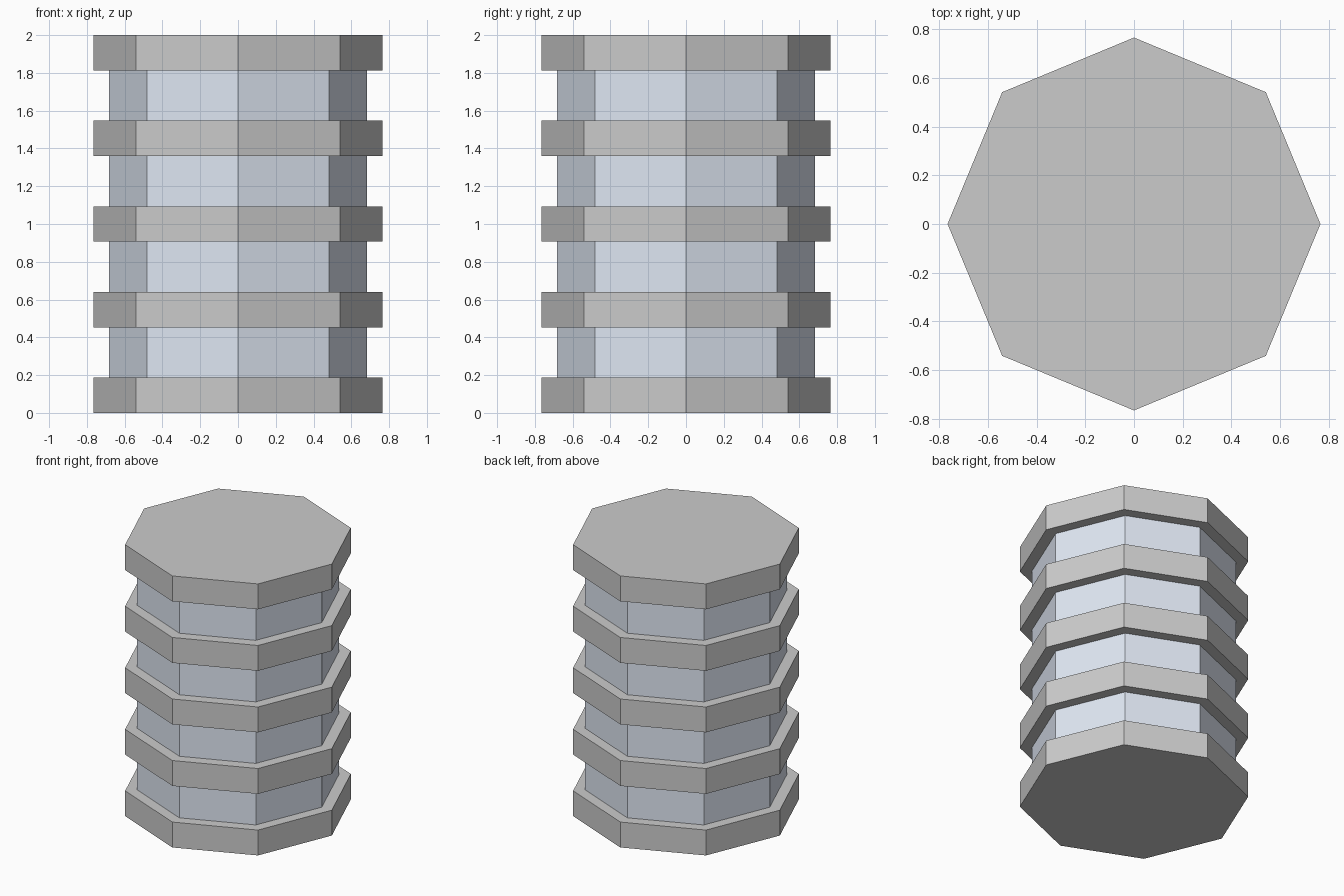
import bpy

if "Cube" in bpy.data.objects:
    bpy.data.objects.remove(bpy.data.objects["Cube"])

SLAB_R, GLASS_R = 0.765, 0.683
SLAB_H, HEIGHT, STOREYS = 0.187, 2.0, 4
PITCH = (HEIGHT - SLAB_H) / STOREYS

glass = bpy.data.materials.new("pale_blue_glass")
glass.diffuse_color = (0.74, 0.80, 0.90, 1)
glass.use_nodes = True
glass.node_tree.nodes["Principled BSDF"].inputs["Base Color"].default_value = glass.diffuse_color


def octagon(name, radius, z0, z1, material=None):
    """Flat-faced octagonal prism with corners on the x and y axes."""
    bpy.ops.mesh.primitive_cylinder_add(
        vertices=8, radius=radius, depth=z1 - z0, location=(0, 0, (z0 + z1) / 2))
    obj = bpy.context.object
    obj.name = name
    if material:
        obj.data.materials.append(material)
    return obj


# Projecting floor slabs, the last one being the roof
for i in range(STOREYS + 1):
    z = i * PITCH
    name = "roof_slab" if i == STOREYS else f"floor_slab_{i + 1}"
    octagon(name, SLAB_R, z, z + SLAB_H)

# Recessed window bands between the slabs
for i in range(STOREYS):
    z = i * PITCH
    octagon(f"window_band_{i + 1}", GLASS_R, z + SLAB_H, z + PITCH, glass)
